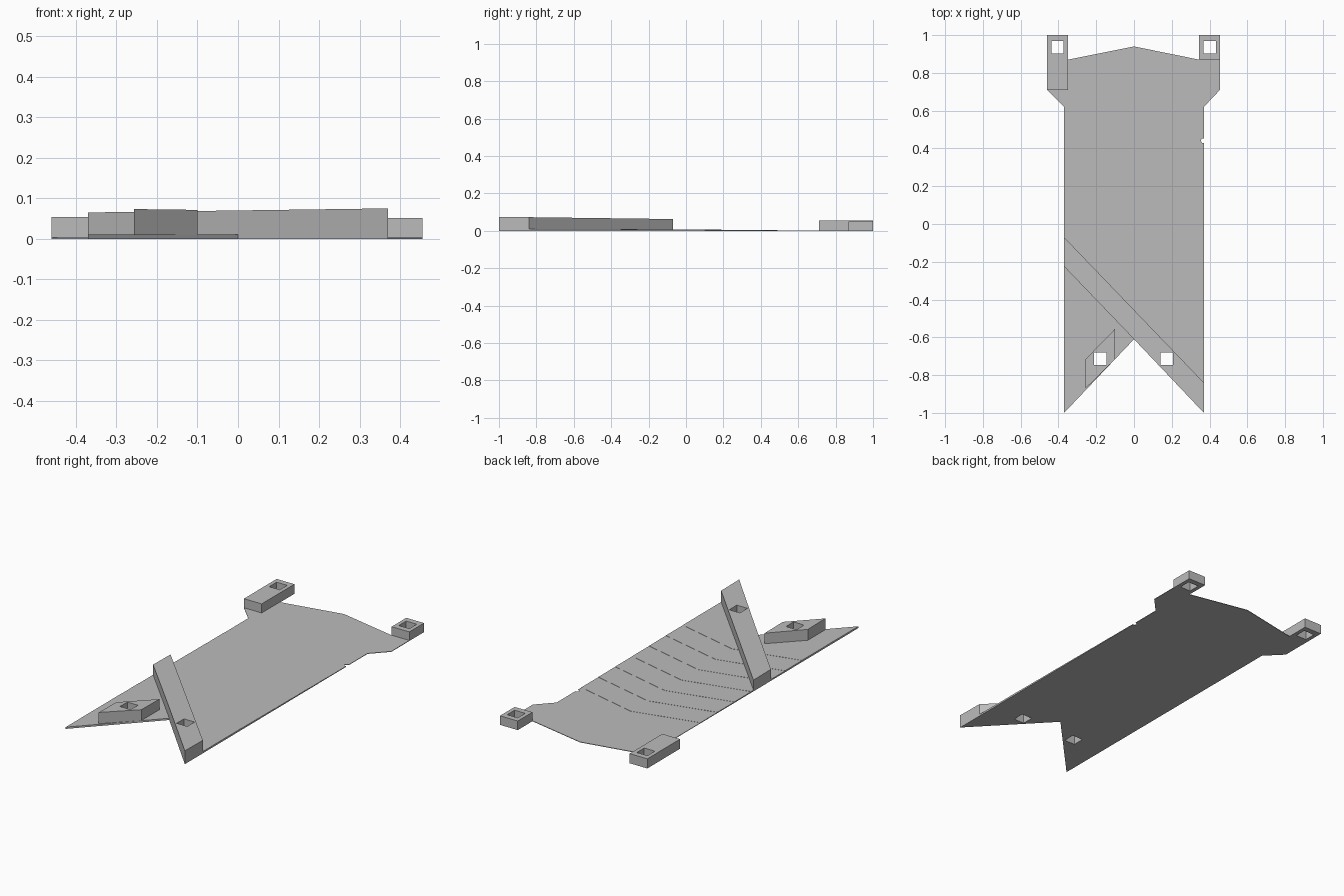
import bpy
import bmesh

cube = bpy.data.objects.get("Cube")
if cube:
    bpy.data.objects.remove(cube, do_unlink=True)

grey = bpy.data.materials.new("plain_grey")
grey.use_nodes = True
colour = (0.5, 0.5, 0.5, 1)
grey.diffuse_color = colour
grey.node_tree.nodes["Principled BSDF"].inputs["Base Color"].default_value = colour


def finish(name, bm):
    bmesh.ops.recalc_face_normals(bm, faces=bm.faces)
    mesh = bpy.data.meshes.new(name)
    bm.to_mesh(mesh)
    bm.free()
    mesh.materials.append(grey)
    obj = bpy.data.objects.new(name, mesh)
    bpy.context.collection.objects.link(obj)
    return obj


def prism(name, outline, bottom, top, slope=0.0):
    """Upright prism; its top height changes with y by the slope."""
    bm = bmesh.new()
    low = [bm.verts.new((x, y, bottom)) for x, y in outline]
    high = [bm.verts.new((x, y, top + slope * y)) for x, y in outline]
    bm.faces.new(low)
    bm.faces.new(high)
    for i in range(len(low)):
        j = (i + 1) % len(low)
        bm.faces.new((low[i], low[j], high[j], high[i]))
    return finish(name, bm)


def rectangle(x0, x1, y0, y1):
    return [(x0, y0), (x1, y0), (x1, y1), (x0, y1)]


def cut(obj, outline):
    """Cut a vertical opening through a part."""
    cutter = prism("cutter", outline, -0.1, 0.2)
    cutter.hide_render = True
    mod = obj.modifiers.new("opening", "BOOLEAN")
    mod.operation = "DIFFERENCE"
    mod.solver = "EXACT"
    mod.object = cutter
    bpy.context.view_layer.objects.active = obj
    bpy.ops.object.modifier_apply(modifier=mod.name)
    bpy.data.objects.remove(cutter, do_unlink=True)


def square(x, y, half=0.033):
    return rectangle(x - half, x + half, y - half, y + half)


HALF = 0.37
THIN = 0.003
STEP = 0.001

# Body plate: rows of (edge y, middle y, z), rising in chevron steps to the front
rows = [(0.62, 0.62, 0), (0.62, 0.62, THIN)]
z = THIN
for k in range(7):
    edge = 0.40 - 0.15 * k
    rows.append((edge, edge + 0.09, z))
    z += STEP
    rows.append((edge, edge + 0.09, z))
rows += [(-1, -0.61, z), (-1, -0.61, 0)]

bm = bmesh.new()
loops = []
for x in (-HALF, 0, HALF):
    loops.append([bm.verts.new((x, mid if x == 0 else edge, h)) for edge, mid, h in rows])
for a, b in zip(loops, loops[1:]):
    for i in range(len(rows)):
        j = (i + 1) % len(rows)
        bm.faces.new((a[i], a[j], b[j], b[i]))
bm.faces.new(loops[0])
bm.faces.new(loops[-1])
body = finish("body_plate", bm)

# Back plate with wings and a low peak
back = prism("back_plate", [
    (-HALF, 0.62), (HALF, 0.62), (0.455, 0.71), (0.455, 1), (0.345, 1), (0.345, 0.87),
    (0, 0.94), (-0.35, 0.87), (-0.35, 1), (-0.46, 1), (-0.46, 0.71)], 0, THIN)

# Mounting blocks on the back corners
long_block = prism("long_back_block", rectangle(-0.46, -0.35, 0.71, 1), THIN, 0.054)
short_block = prism("short_back_block", rectangle(0.345, 0.455, 0.87, 1), THIN, 0.051)

# Diagonal bar and small front block, tops rising gently to the front
bar = prism("diagonal_bar", [(-HALF, -0.07), (-HALF, -0.225), (0, -0.61),
                             (HALF, -1), (HALF, -0.84)], 0.002, 0.062, -0.013)
front_block = prism("front_block", [(-0.256, -0.87), (-0.1, -0.715), (-0.1, -0.555),
                                    (-0.256, -0.715)], 0.002, 0.062, -0.013)

# Square holes through the plates and blocks
for parts, x, y in (((back, long_block), -0.405, 0.935),
                    ((back, short_block), 0.4, 0.935),
                    ((body, front_block), -0.178, -0.713),
                    ((body, bar), 0.174, -0.713)):
    for part in parts:
        cut(part, square(x, y))

# Small nick in the left edge
cut(body, [(0.36, 0.43), (0.39, 0.43), (0.39, 0.453), (0.36, 0.453), (0.353, 0.442)])
